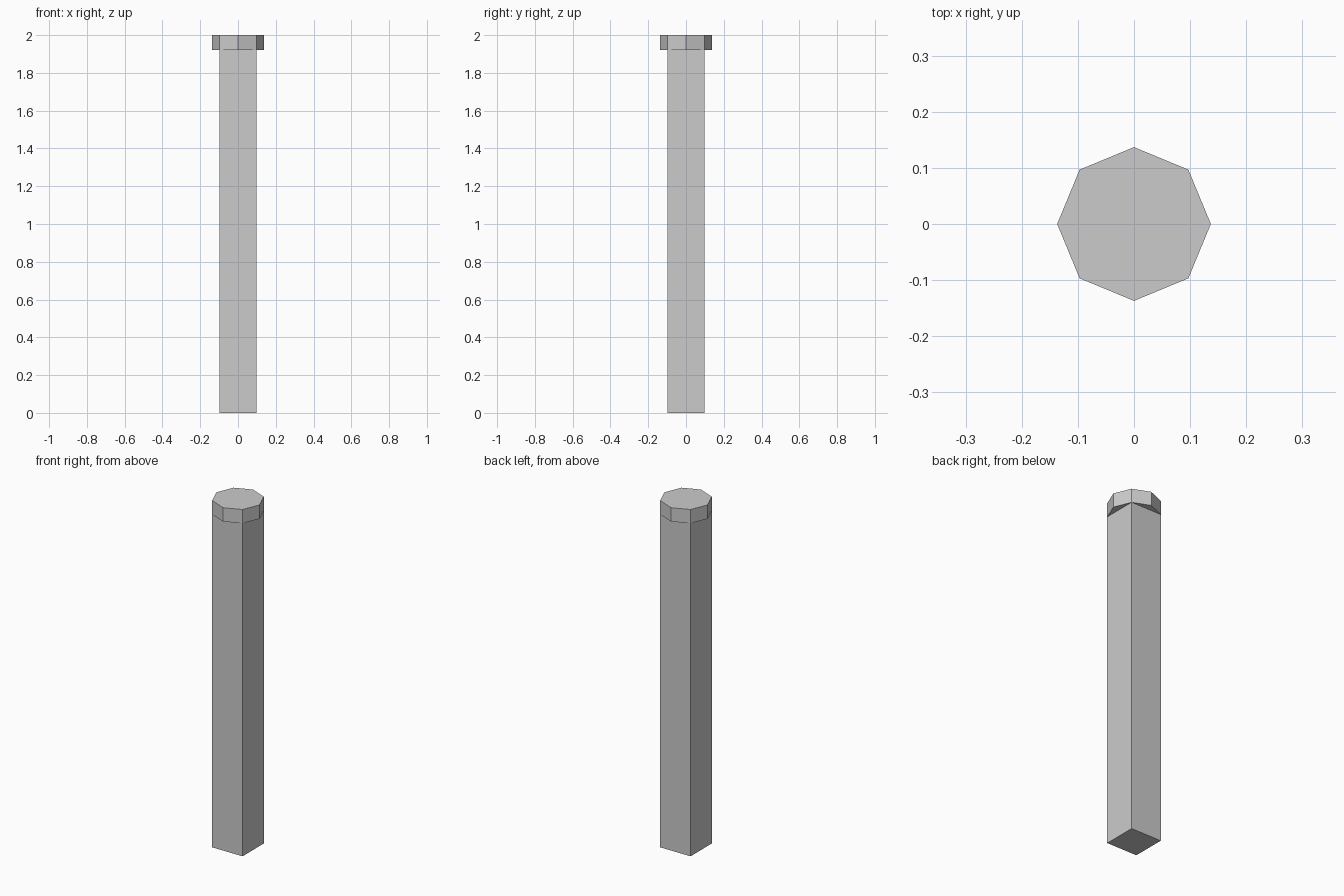
import bpy
import math

if "Cube" in bpy.data.objects:
    bpy.data.objects.remove(bpy.data.objects["Cube"])

RADIUS = 0.137    # shared corner radius: shaft corners meet the cap corners
CAP_BASE = 1.92
TOP = 2.0


def prism(name, sides, z0, z1, turn=0.0):
    """Upright flat-shaded prism between two heights."""
    bpy.ops.mesh.primitive_cylinder_add(
        vertices=sides, radius=RADIUS, depth=z1 - z0,
        location=(0, 0, (z0 + z1) / 2), rotation=(0, 0, turn))
    obj = bpy.context.object
    obj.name = name
    bpy.ops.object.transform_apply(location=True, rotation=True, scale=True)
    return obj


# square shaft
prism("post_shaft", 4, 0.0, CAP_BASE, math.pi / 4)

# octagonal cap, points on the x and y axes
prism("post_cap", 8, CAP_BASE, TOP)
